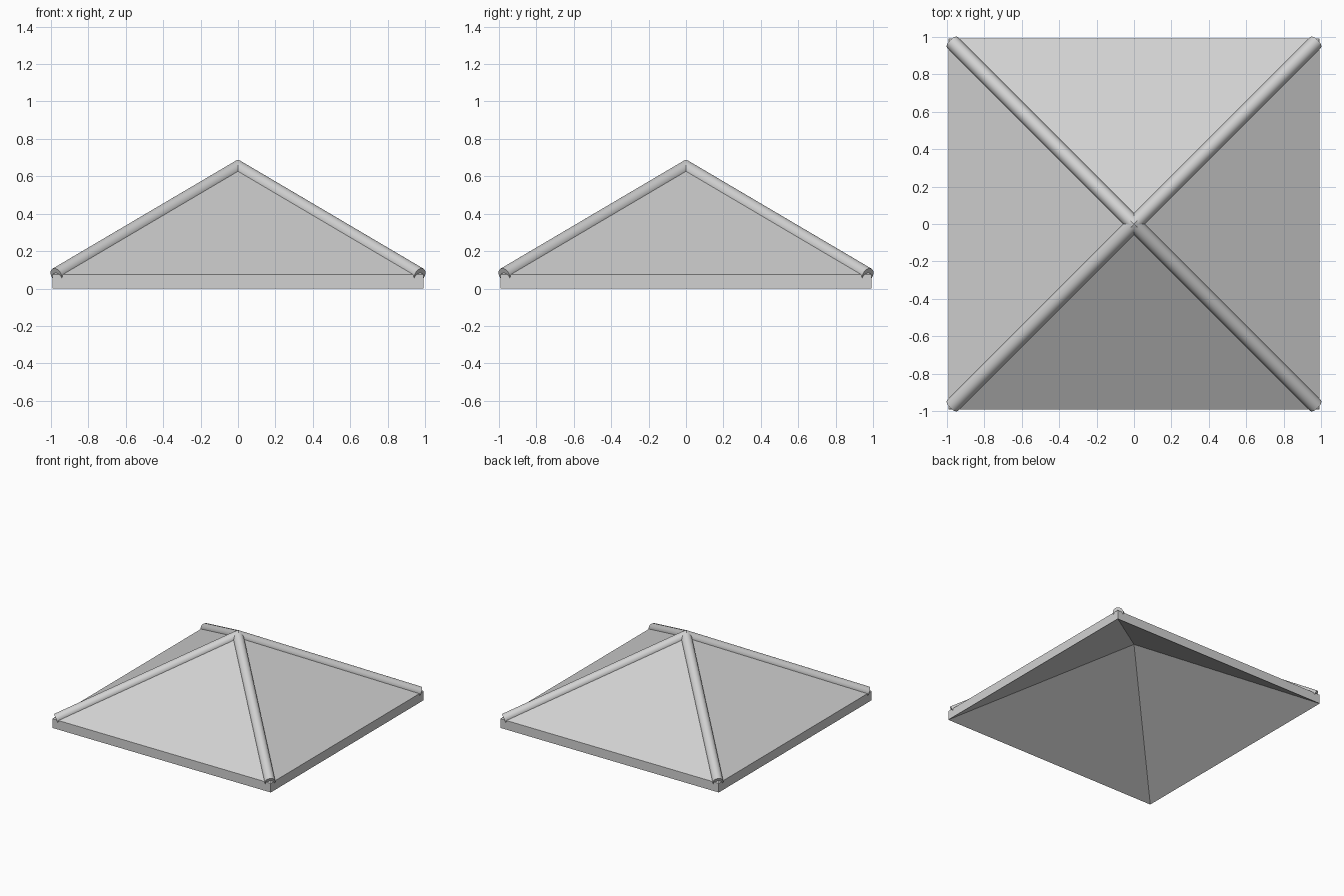
import bpy, bmesh, math
from mathutils import Matrix, Vector

cube = bpy.data.objects.get("Cube")
if cube:
    bpy.data.objects.remove(cube, do_unlink=True)

HALF = 0.993          # half width of the roof
FASCIA = 0.075        # height of the edge band, and roof thickness
RISE = 0.585          # edge to apex
RADIUS = 0.04         # ridge cap radius
CAP_TOP = 0.644       # height of the cap axis at the apex
CAP_END = 0.972       # x and y of the cap axis at the corner

grey = bpy.data.materials.new("light_grey")
grey.use_nodes = True
colour = (0.64, 0.64, 0.64, 1)
grey.diffuse_color = colour
grey.node_tree.nodes["Principled BSDF"].inputs["Base Color"].default_value = colour


def add_object(name, bm):
    bmesh.ops.recalc_face_normals(bm, faces=bm.faces)
    mesh = bpy.data.meshes.new(name)
    bm.to_mesh(mesh)
    bm.free()
    mesh.materials.append(grey)
    obj = bpy.data.objects.new(name, mesh)
    bpy.context.collection.objects.link(obj)
    return obj


# Hollow pyramid roof: outer slopes, edge band and underside slopes
bm = bmesh.new()
corners = [(-1, -1), (1, -1), (1, 1), (-1, 1)]
lower, upper = ([bm.verts.new((x * HALF, y * HALF, z)) for x, y in corners]
                for z in (0, FASCIA))
inner_apex = bm.verts.new((0, 0, RISE))
outer_apex = bm.verts.new((0, 0, RISE + FASCIA))
for i in range(4):
    j = (i + 1) % 4
    bm.faces.new((lower[i], lower[j], upper[j], upper[i]))
    bm.faces.new((upper[i], upper[j], outer_apex))
    bm.faces.new((lower[j], lower[i], inner_apex))
add_object("roof_shell", bm)


# Round ridge caps along the four hips, mitred at the apex
def ridge_cap(name, angle):
    run = CAP_END * math.sqrt(2)
    axis = Vector((run, 0, -CAP_END * RISE / HALF))
    bm = bmesh.new()
    bmesh.ops.create_cone(bm, cap_ends=True, segments=32, radius1=RADIUS,
                          radius2=RADIUS, depth=axis.length)
    turn = axis.to_track_quat("Z", "Y").to_matrix().to_4x4()
    place = Matrix.Translation(Vector((0, 0, CAP_TOP)) + axis / 2)
    bm.transform(place @ turn)
    for v in bm.verts:
        if v.co.x < run / 2:
            v.co -= axis * (v.co.x / run)
    bm.transform(Matrix.Rotation(angle, 4, "Z"))
    obj = add_object(name, bm)
    bpy.ops.object.select_all(action="DESELECT")
    obj.select_set(True)
    bpy.context.view_layer.objects.active = obj
    bpy.ops.object.shade_smooth_by_angle(angle=math.radians(40))


for i, side in enumerate(("back_left", "back_right", "front_right", "front_left")):
    ridge_cap("ridge_cap_" + side, math.radians(45 + 90 * i))
